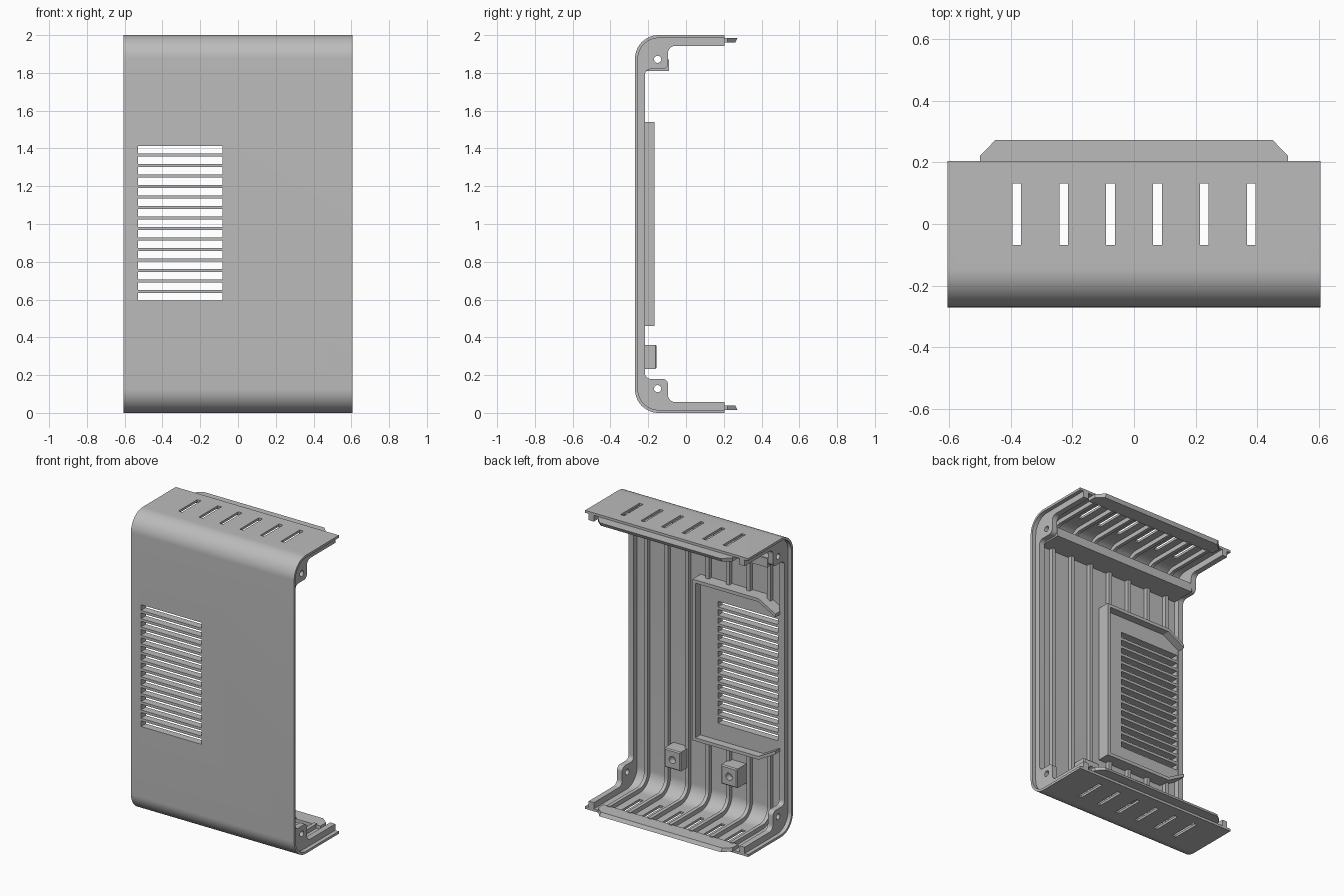
import bpy, bmesh, math
from mathutils import Matrix

cube = bpy.data.objects.get("Cube")
if cube:
    bpy.data.objects.remove(cube, do_unlink=True)

grey = bpy.data.materials.new("light_grey")
grey.use_nodes = True
colour = (0.5, 0.5, 0.5, 1)
grey.diffuse_color = colour
grey.node_tree.nodes["Principled BSDF"].inputs["Base Color"].default_value = colour

FRONT, BACK, HEIGHT, HALF = -0.27, 0.205, 2.0, 0.605
RADIUS, SKIN, DEPTH = 0.125, 0.016, 0.053
built = []


def finish(name, bm):
    bmesh.ops.recalc_face_normals(bm, faces=bm.faces)
    mesh = bpy.data.meshes.new(name)
    bm.to_mesh(mesh)
    bm.free()
    obj = bpy.data.objects.new(name, mesh)
    bpy.context.collection.objects.link(obj)
    mesh.materials.append(grey)
    built.append(obj)
    return obj


def prism(name, pts, a, b, axis="x"):
    """Extrude a (y, z) outline along x, or an (x, z) / (x, y) outline along y / z."""
    place = {"x": lambda p, t: (t, p[0], p[1]),
             "y": lambda p, t: (p[0], t, p[1]),
             "z": lambda p, t: (p[0], p[1], t)}[axis]
    bm = bmesh.new()
    face = bm.faces.new([bm.verts.new(place(p, a)) for p in pts])
    ext = bmesh.ops.extrude_face_region(bm, geom=[face])
    shift = [p - q for p, q in zip(place((0, 0), b), place((0, 0), a))]
    verts = [g for g in ext["geom"] if isinstance(g, bmesh.types.BMVert)]
    bmesh.ops.translate(bm, verts=verts, vec=shift)
    # Keep the starting cap so that the solid is closed
    if not any(all(v in f.verts for v in face.verts) for f in bm.faces if face.is_valid):
        bm.faces.new([v for v in bm.verts if v not in verts])
    return finish(name, bm)


def boxes(name, spans):
    bm = bmesh.new()
    for (x0, x1), (y0, y1), (z0, z1) in spans:
        m = Matrix.Translation(((x0 + x1) / 2, (y0 + y1) / 2, (z0 + z1) / 2))
        m = m @ Matrix.Diagonal((x1 - x0, y1 - y0, z1 - z0, 1))
        bmesh.ops.create_cube(bm, size=1, matrix=m)
    return finish(name, bm)


def cylinders(name, centres, radius, length, axis):
    bm = bmesh.new()
    turn = Matrix.Rotation(math.pi / 2, 4, "Y" if axis == "x" else "X")
    for c in centres:
        bmesh.ops.create_cone(bm, cap_ends=True, segments=24, radius1=radius, radius2=radius,
                              depth=length, matrix=Matrix.Translation(c) @ turn)
    return finish(name, bm)


def cut(obj, cutter):
    mod = obj.modifiers.new("cut", "BOOLEAN")
    mod.operation, mod.solver, mod.object = "DIFFERENCE", "EXACT", cutter
    bpy.context.view_layer.update()
    mesh = bpy.data.meshes.new_from_object(obj.evaluated_get(bpy.context.evaluated_depsgraph_get()))
    obj.modifiers.clear()
    obj.data = mesh


def arc(cy, cz, r, start, end, steps):
    angles = [math.radians(start + (end - start) * i / steps) for i in range(steps + 1)]
    return [(cy + r * math.cos(a), cz + r * math.sin(a)) for a in angles]


def flip(pts):
    return [(y, HEIGHT - z) for y, z in reversed(pts)]


def path(inset, end=BACK):
    low = [(end, inset)] + arc(FRONT + RADIUS, RADIUS, RADIUS - inset, 270, 180, 20)
    return low + flip(low)


def band(name, outer, inner, x0, x1, end=BACK):
    return prism(name, path(outer, end) + path(inner, end)[::-1], x0, x1)


# Outer skin, with vent and cooling slots cut through
shell = band("outer_shell", 0, SKIN, -HALF, HALF)
pitch = 0.0556
vent_cut = boxes("vent_cutter", [((-0.53, -0.083), (-0.4, 0), (0.596 + i * pitch, 0.634 + i * pitch))
                                 for i in range(15)])
slot_xs = [(i - 2.5) * 0.152 for i in range(6)]
slot_cut = boxes("slot_cutter", [((x - 0.014, x + 0.014), (-0.068, 0.131), (-0.1, 2.1))
                                 for x in slot_xs])
cut(shell, vent_cut)
cut(shell, slot_cut)

# Side flanges with rounded screw tabs in the corners
tab = [(BACK, DEPTH + 0.005)] + arc(-0.06, 0.093, 0.035, 270, 180, 8)
tab += arc(-0.125, 0.15, 0.03, 0, 90, 8) + arc(-0.187, 0.21, 0.03, 270, 180, 8)
outline = path(SKIN) + (tab + flip(tab))[::-1]
tab_holes = [(0, -0.15, z) for z in (0.128, HEIGHT - 0.128)]
hole_cut = cylinders("tab_hole_cutter", tab_holes, 0.019, 2, "x")
for side, label in ((1, "left"), (-1, "right")):
    x0, x1 = sorted((side * 0.54, side * 0.578))
    cut(prism(label + "_flange", outline, x0, x1), hole_cut)

# Stiffening ribs between the slots, broken where they cross the vent
for i in range(7):
    x = (i - 3) * 0.152
    cut(band("rib_%d" % (i + 1), SKIN, 0.045, x - 0.012, x + 0.012, 0.17), vent_cut)

# Vent backing plate and its raised frame with bevelled outer corners
Z0, Z1, XI, XO, XC, C = 0.46, 1.54, 0.07, -0.545, -0.42, 0.07
frame_out = [(XO, Z0 + C), (XC, Z0), (XI, Z0), (XI, Z1), (XC, Z1), (XO, Z1 - C)]
T = 0.022
frame_in = [(XO, Z0 + C + T), (XC, Z0 + T), (XI - T, Z0 + T),
            (XI - T, Z1 - T), (XC, Z1 - T), (XO, Z1 - C - T)]
plate = prism("vent_plate", frame_out, FRONT + SKIN, -0.22, "y")
cut(plate, vent_cut)
prism("vent_frame", frame_out + frame_in[::-1], -0.222, -0.168, "y")

# Tongues along both back edges
for label, mirrored in (("bottom", False), ("top", True)):
    tongue = [(-0.5, 0.16), (0.5, 0.16), (0.5, 0.22), (0.45, 0.272), (-0.45, 0.272), (-0.5, 0.22)]
    z0, z1 = SKIN, 0.04
    if mirrored:
        z0, z1 = HEIGHT - z1, HEIGHT - z0
    obj = prism(label + "_tongue", tongue, z0, z1, "z")
    # Thin the free edge on its inner side
    for v in obj.data.vertices:
        if v.co.y > 0.25 and abs(v.co.z - 1) < 0.97:
            v.co.y -= 0.012

# Shelf below the top, with an upturned back edge
shelf = [(-0.255, 1.81), (-0.09, 1.81), (-0.09, 1.87), (-0.102, 1.87), (-0.102, 1.828), (-0.255, 1.828)]
prism("top_shelf", shelf, -0.54, 0.54)

# Screw blocks on the inside of the front wall
boss_cut = cylinders("boss_hole_cutter", [(x, -0.15, 0.295) for x in (-0.21, 0.21)], 0.024, 0.1, "y")
for x, label in ((0.21, "left"), (-0.21, "right")):
    boss = boxes(label + "_screw_block", [((x - 0.06, x + 0.06), (FRONT + SKIN, -0.155), (0.232, 0.36))])
    bm = bmesh.new()
    bm.from_mesh(boss.data)
    rim = [e for e in bm.edges if all(v.co.y > -0.2 for v in e.verts)]
    bmesh.ops.bevel(bm, geom=rim, offset=0.007, segments=1, affect="EDGES")
    bm.to_mesh(boss.data)
    bm.free()
    cut(boss, boss_cut)

# Remove the cutters and smooth the rounded parts
for cutter in (vent_cut, slot_cut, hole_cut, boss_cut):
    built.remove(cutter)
    bpy.data.objects.remove(cutter, do_unlink=True)
bpy.context.view_layer.update()
bpy.ops.object.select_all(action="DESELECT")
for obj in built:
    obj.select_set(True)
bpy.context.view_layer.objects.active = shell
bpy.ops.object.shade_smooth_by_angle(angle=math.radians(25))
